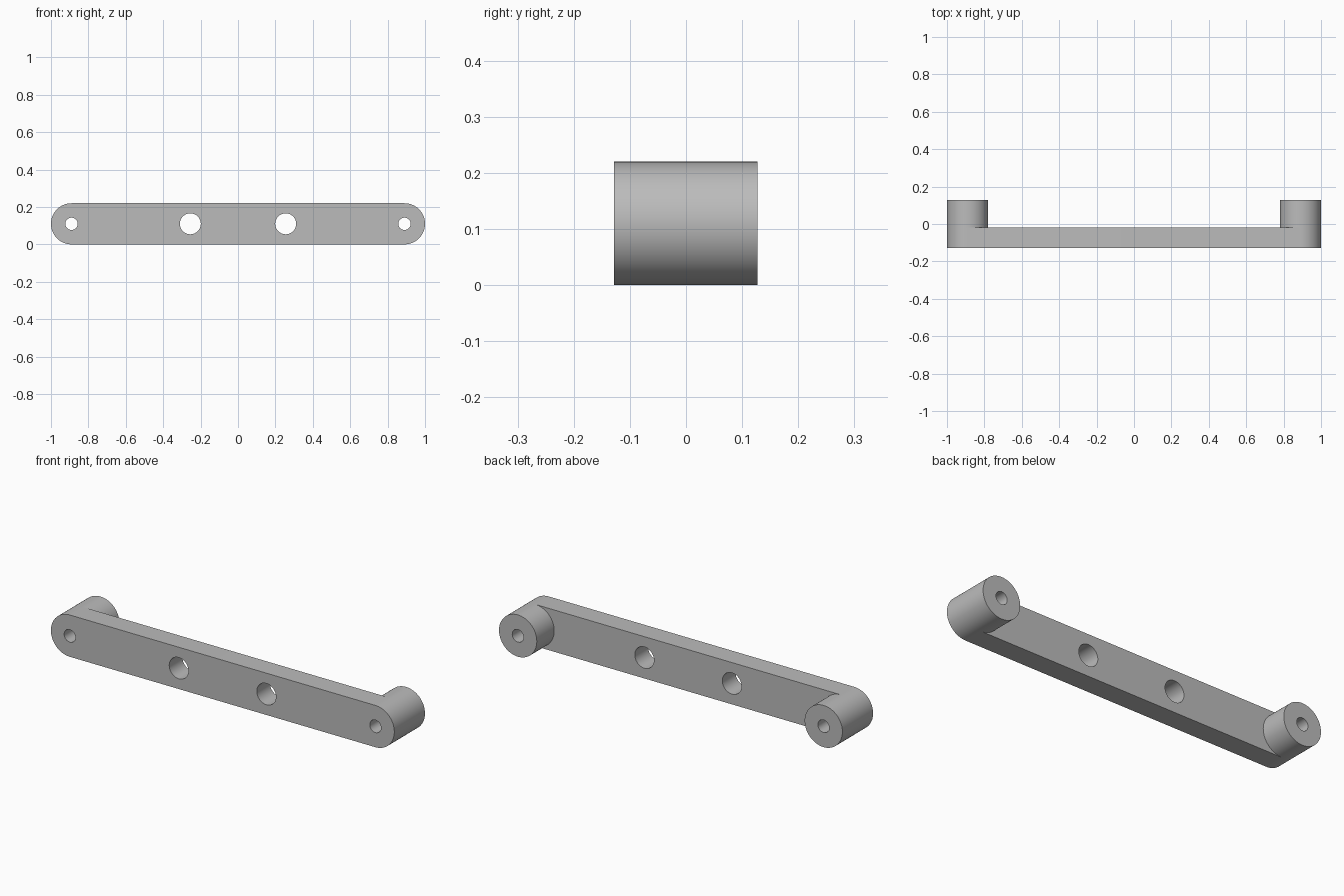
import bpy, bmesh, math
from mathutils import Vector

cube = bpy.data.objects.get("Cube")
if cube:
    bpy.data.objects.remove(cube, do_unlink=True)

R = 0.11              # end radius, also half the height
END_X = 1 - R         # centre of the rounded ends
FRONT, STEP, BACK = -0.128, -0.018, 0.127
SEGMENTS = 64

grey = bpy.data.materials.new("plain grey")
grey.use_nodes = True
grey.diffuse_color = (0.5, 0.5, 0.5, 1)
grey.node_tree.nodes["Principled BSDF"].inputs["Base Color"].default_value = (0.5, 0.5, 0.5, 1)


def arc(cx, radius, start, sweep, steps):
    """Points (x, z) along an arc at mid height."""
    return [(cx + radius * math.cos(start + sweep * i / steps),
             R + radius * math.sin(start + sweep * i / steps)) for i in range(steps + 1)]


def extrude_profile(name, points, y0, y1):
    """Solid made by pulling an outline from y0 to y1."""
    bm = bmesh.new()
    face = bm.faces.new([bm.verts.new((x, y0, z)) for x, z in points])
    result = bmesh.ops.extrude_face_region(bm, geom=[face], use_keep_orig=True)
    verts = [v for v in result["geom"] if isinstance(v, bmesh.types.BMVert)]
    bmesh.ops.translate(bm, verts=verts, vec=Vector((0, y1 - y0, 0)))
    bmesh.ops.recalc_face_normals(bm, faces=bm.faces)
    mesh = bpy.data.meshes.new(name)
    bm.to_mesh(mesh)
    bm.free()
    mesh.materials.append(grey)
    obj = bpy.data.objects.new(name, mesh)
    bpy.context.collection.objects.link(obj)
    return obj


def disc(name, x, radius, y0, y1):
    return extrude_profile(name, arc(x, radius, 0, math.tau, SEGMENTS)[:-1], y0, y1)


def drill(obj, x, radius):
    """Cut a through hole along y."""
    cutter = disc("hole_cutter", x, radius, FRONT - 0.1, BACK + 0.1)
    cutter.hide_render = True
    bpy.context.view_layer.objects.active = obj
    mod = obj.modifiers.new("hole", "BOOLEAN")
    mod.operation = "DIFFERENCE"
    mod.solver = "EXACT"
    mod.object = cutter
    bpy.ops.object.modifier_apply(modifier=mod.name)
    bpy.data.objects.remove(cutter, do_unlink=True)


# Bar with rounded ends
outline = (arc(END_X, R, -math.pi / 2, math.pi, SEGMENTS // 2)
           + arc(-END_X, R, math.pi / 2, math.pi, SEGMENTS // 2))
bar = extrude_profile("handle_bar", outline, FRONT, STEP)
parts = [bar]

# Standoffs, screw holes and larger middle holes
for side, sign in (("left", 1), ("right", -1)):
    standoff = disc(side + "_standoff", sign * END_X, R, STEP, BACK)
    parts.append(standoff)
    for part in (bar, standoff):
        drill(part, sign * END_X, 0.033)
    drill(bar, sign * 0.255, 0.056)

# Smooth the round walls, keep the rims sharp
for part in parts:
    bpy.ops.object.select_all(action="DESELECT")
    part.select_set(True)
    bpy.context.view_layer.objects.active = part
    bpy.ops.object.shade_smooth_by_angle(angle=math.radians(30))
